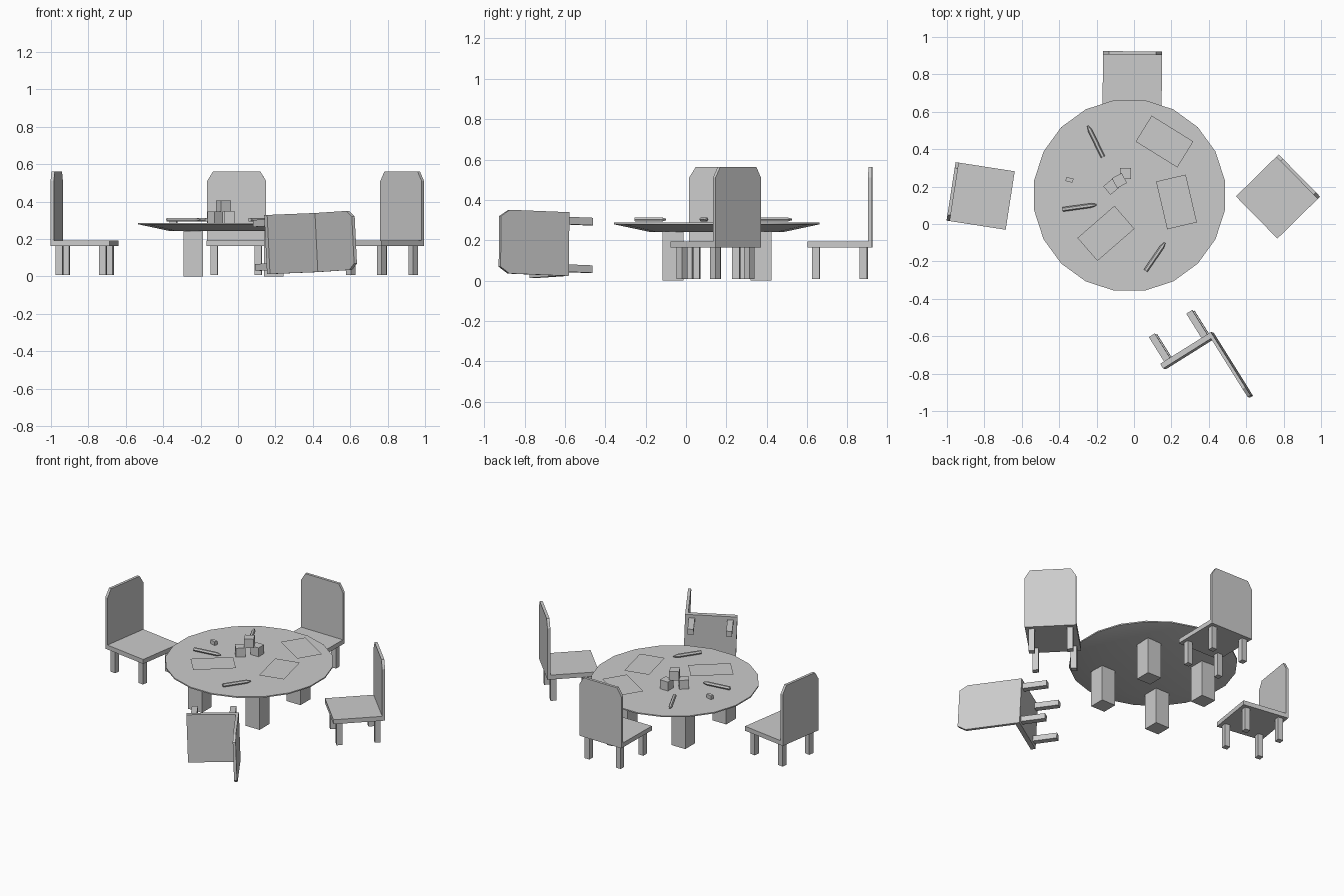
import bpy, bmesh
from math import radians, pi
from mathutils import Matrix, Vector

if "Cube" in bpy.data.objects:
    bpy.data.objects.remove(bpy.data.objects["Cube"])


def add_object(name, bm, matrix=Matrix()):
    bmesh.ops.recalc_face_normals(bm, faces=bm.faces)
    mesh = bpy.data.meshes.new(name)
    bm.to_mesh(mesh)
    bm.free()
    ob = bpy.data.objects.new(name, mesh)
    bpy.context.collection.objects.link(ob)
    ob.matrix_world = matrix
    return ob


def place(x, y, z, deg=0):
    return Matrix.Translation((x, y, z)) @ Matrix.Rotation(radians(deg), 4, 'Z')


def box(name, size, matrix):
    bm = bmesh.new()
    bmesh.ops.create_cube(bm, size=1)
    bmesh.ops.scale(bm, vec=size, verts=bm.verts)
    return add_object(name, bm, matrix)


def lathe(name, rings, sides, matrix, start=0.0):
    # stacked polygon rings given as (radius, height)
    bm = bmesh.new()
    loops = []
    for r, z in rings:
        loops.append([bm.verts.new(Matrix.Rotation(start + 2 * pi * i / sides, 3, 'Z') @ Vector((r, 0, z)))
                      for i in range(sides)])
    for a, b in zip(loops, loops[1:]):
        for i in range(sides):
            j = (i + 1) % sides
            bm.faces.new((a[i], a[j], b[j], b[i]))
    bm.faces.new(loops[0])
    bm.faces.new(loops[-1])
    return add_object(name, bm, matrix)


def chair(name, matrix):
    # seat; local origin at the seat centre on the floor, back towards +y
    box(name + "_seat", (0.316, 0.304, 0.03), matrix @ place(0, -0.008, 0.178))
    # backrest panel with clipped upper corners
    outline = [(-0.158, 0.163), (0.158, 0.163), (0.158, 0.51), (0.126, 0.562), (-0.126, 0.562), (-0.158, 0.51)]
    bm = bmesh.new()
    face = bm.faces.new([bm.verts.new((x, 0.142, z)) for x, z in outline])
    ext = bmesh.ops.extrude_face_region(bm, geom=[face])
    moved = [v for v in ext["geom"] if isinstance(v, bmesh.types.BMVert)]
    bmesh.ops.translate(bm, verts=moved, vec=(0, 0.018, 0))
    add_object(name + "_backrest", bm, matrix)
    # four legs
    for sx in (-1, 1):
        for sy in (-1, 1):
            box(name + "_leg", (0.037, 0.037, 0.155), matrix @ place(sx * 0.118, sy * 0.118, 0.0865))


# table
TX, TY, TOP = -0.024, 0.153, 0.287
top = lathe("table_top", [(0.34, 0.242), (0.516, 0.279), (0.516, TOP)], 20, place(TX, TY, 0), radians(9))
bpy.context.view_layer.objects.active = top
top.select_set(True)
bpy.ops.object.shade_smooth_by_angle(angle=radians(30))
for sx in (-1, 1):
    for sy in (-1, 1):
        box("table_leg", (0.104, 0.104, 0.244), place(TX + sx * 0.215, TY + sy * 0.218, 0.122))

# standing chairs
chair("back_chair", place(-0.009, 0.763, 0, -0.7))
chair("left_chair", place(-0.82, 0.15, 0, 81.2))
chair("right_chair", place(0.77, 0.147, 0, -45.5))

# fallen chair lying on its side
up = Vector((0.53, -0.848, 0.035)).normalized()
out = Vector((0.85, 0.53, 0.035))
out = (out - up * out.dot(up)).normalized()
side = out.cross(up)
fallen = Matrix((side, out, up)).transposed().to_4x4()
chair("fallen_chair", Matrix.Translation((0.291, -0.677, 0.176)) @ fallen @ Matrix.Translation((0, 0, -0.178)))

# sheets of paper
for x, y, deg in ((-0.15, -0.05, 41), (0.227, 0.118, -76.8), (0.163, 0.441, -31.8)):
    bm = bmesh.new()
    bmesh.ops.create_grid(bm, x_segments=1, y_segments=1, size=0.5)
    bmesh.ops.scale(bm, vec=(0.262, 0.163, 1), verts=bm.verts)
    add_object("paper", bm, place(x, y, 0.317, deg))

# crayons, from blunt end to tip
for a, b in (((-0.166, 0.358), (-0.247, 0.525)), ((-0.382, 0.078), (-0.2, 0.103)), ((0.062, -0.25), (0.165, -0.1))):
    a, b = Vector((*a, 0.303)), Vector((*b, 0.303))
    d = b - a
    rot = d.to_track_quat('Z', 'Y').to_matrix().to_4x4()
    L = d.length
    lathe("crayon", [(0.012, 0), (0.012, L - 0.028), (0.004, L)], 6, Matrix.Translation(a) @ rot)

# eraser
box("eraser", (0.04, 0.022, 0.025), place(-0.345, 0.236, TOP + 0.0125, -15))

# toy blocks, two below and one on top
for x, y, level, deg in ((-0.045, 0.27, 0, 0), (-0.122, 0.198, 0, 40), (-0.078, 0.232, 1, 28)):
    box("toy_block", (0.06, 0.06, 0.06), place(x, y, TOP + 0.03 + level * 0.06, deg))
